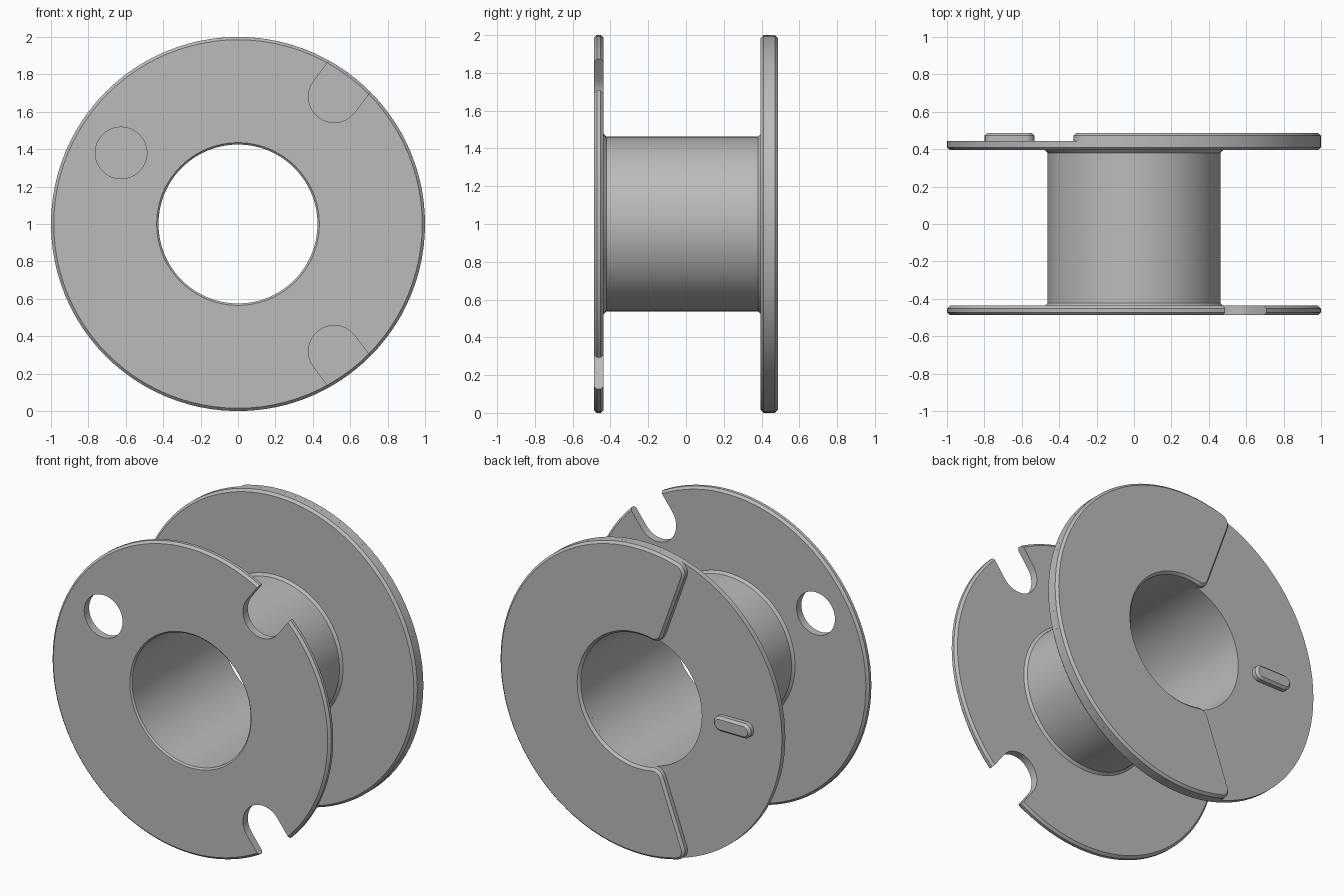
import bpy, bmesh
from math import sin, cos, asin, pi, radians

if "Cube" in bpy.data.objects:
    bpy.data.objects.remove(bpy.data.objects["Cube"])

grey = bpy.data.materials.new("plain grey")
grey.use_nodes = True
colour = (0.5, 0.5, 0.5, 1)
grey.diffuse_color = colour
grey.node_tree.nodes["Principled BSDF"].inputs["Base Color"].default_value = colour

CENTRE_Z = 1.0
RIM, BORE, BARREL = 1.0, 0.425, 0.462
FRONT, BACK = -0.487, 0.487
FRONT_INNER, BACK_INNER, STEP = -0.437, 0.395, 0.445
CHAMFER = 0.015
SEGMENTS = 96


def finish(name, bm):
    bmesh.ops.recalc_face_normals(bm, faces=bm.faces)
    mesh = bpy.data.meshes.new(name)
    bm.to_mesh(mesh)
    bm.free()
    mesh.materials.append(grey)
    obj = bpy.data.objects.new(name, mesh)
    obj.location.z = CENTRE_Z
    bpy.context.collection.objects.link(obj)
    return obj


def smooth(obj):
    bpy.ops.object.select_all(action="DESELECT")
    obj.select_set(True)
    bpy.context.view_layer.objects.active = obj
    bpy.ops.object.shade_smooth_by_angle(angle=radians(30))


def lathe(name, profile):
    """Turn a closed (radius, y) profile around the y axis."""
    bm = bmesh.new()
    rings = [[bm.verts.new((r * cos(a), y, r * sin(a))) for r, y in profile]
             for a in (2 * pi * i / SEGMENTS for i in range(SEGMENTS))]
    n = len(profile)
    for i, ring in enumerate(rings):
        nxt = rings[(i + 1) % SEGMENTS]
        for j in range(n):
            k = (j + 1) % n
            bm.faces.new((ring[j], ring[k], nxt[k], nxt[j]))
    return finish(name, bm)


def plate(name, outline, y0, y1, chamfer=0):
    """Extrude an (x, z) outline along y and chamfer its far edge."""
    bm = bmesh.new()
    base = bm.faces.new([bm.verts.new((x, y0, z)) for x, z in outline])
    grown = bmesh.ops.extrude_face_region(bm, geom=[base], use_keep_orig=True)["geom"]
    top = [v for v in grown if isinstance(v, bmesh.types.BMVert)]
    bmesh.ops.translate(bm, verts=top, vec=(0, y1 - y0, 0))
    bmesh.ops.recalc_face_normals(bm, faces=bm.faces)
    if chamfer:
        edges = [e for e in grown if isinstance(e, bmesh.types.BMEdge)]
        bmesh.ops.bevel(bm, geom=edges, offset=chamfer, segments=1,
                        affect="EDGES", clamp_overlap=False)
    return finish(name, bm)


def arc(cx, cz, r, start, end, steps):
    angles = (start + (end - start) * i / steps for i in range(steps + 1))
    return [(cx + r * cos(a), cz + r * sin(a)) for a in angles]


def slot(angle, near, far, r):
    """Rounded slot outline lying along a direction from the axis."""
    c, s = cos(angle), sin(angle)
    return (arc(near * c, near * s, r, angle + pi / 2, angle + 3 * pi / 2, 20)
            + arc(far * c, far * s, r, angle - pi / 2, angle + pi / 2, 20))


# Spool: bore, barrel, front flange and thin back flange in one turning
c, f = CHAMFER, 0.015
spool = lathe("spool_body", [
    (BORE, FRONT + 0.01), (BORE + 0.01, FRONT),
    (RIM - c, FRONT), (RIM, FRONT + c), (RIM, FRONT_INNER - c), (RIM - c, FRONT_INNER),
    (BARREL + f, FRONT_INNER), (BARREL, FRONT_INNER + f),
    (BARREL, BACK_INNER - f), (BARREL + f, BACK_INNER),
    (RIM - c, BACK_INNER), (RIM, BACK_INNER + c), (RIM, STEP), (BORE, STEP)])

# Front flange openings: two open slots and one round hole
openings = [slot(radians(s * 52.9), 0.853, 1.3, 0.138) for s in (1, -1)]
openings.append(arc(-0.625, 0.38, 0.138, 0, 2 * pi, 48)[:-1])
for outline in openings:
    cutter = plate("opening_cutter", outline, FRONT - 0.1, FRONT_INNER + 0.1)
    cutter.hide_render = True
    mod = spool.modifiers.new("opening", "BOOLEAN")
    mod.operation, mod.solver, mod.object = "DIFFERENCE", "EXACT", cutter
    bpy.context.view_layer.objects.active = spool
    bpy.ops.object.modifier_apply(modifier=mod.name)
    bpy.data.objects.remove(cutter)
smooth(spool)

# Raised back pad: a wide ring sector with rounded corners
edge, fillet = radians(110), 0.065
side = edge + pi / 2
outer = edge - asin(fillet / (RIM - fillet))
inner = edge - asin(fillet / (BORE + fillet))
ro, ri = RIM - fillet, BORE + fillet
half = (arc(0, 0, RIM, 0, outer, 29)[1:]
        + arc(ro * cos(outer), ro * sin(outer), fillet, outer, side, 8)[1:]
        + arc(ri * cos(inner), ri * sin(inner), fillet, side, inner + pi, 8)
        + arc(0, 0, BORE, inner, 0, 28)[1:])
# The mirrored half closes the loop; the points on the mirror line are shared
mirrored = [(x, -z) for x, z in reversed(half[:-1])]
pad = plate("raised_back_pad", half + mirrored + [(RIM, 0)], STEP, BACK, CHAMFER)
smooth(pad)

# Small locating rib on the recessed part of the back
rib = plate("locating_rib", slot(pi, 0.58, 0.75, 0.048), STEP, BACK, CHAMFER)
smooth(rib)
